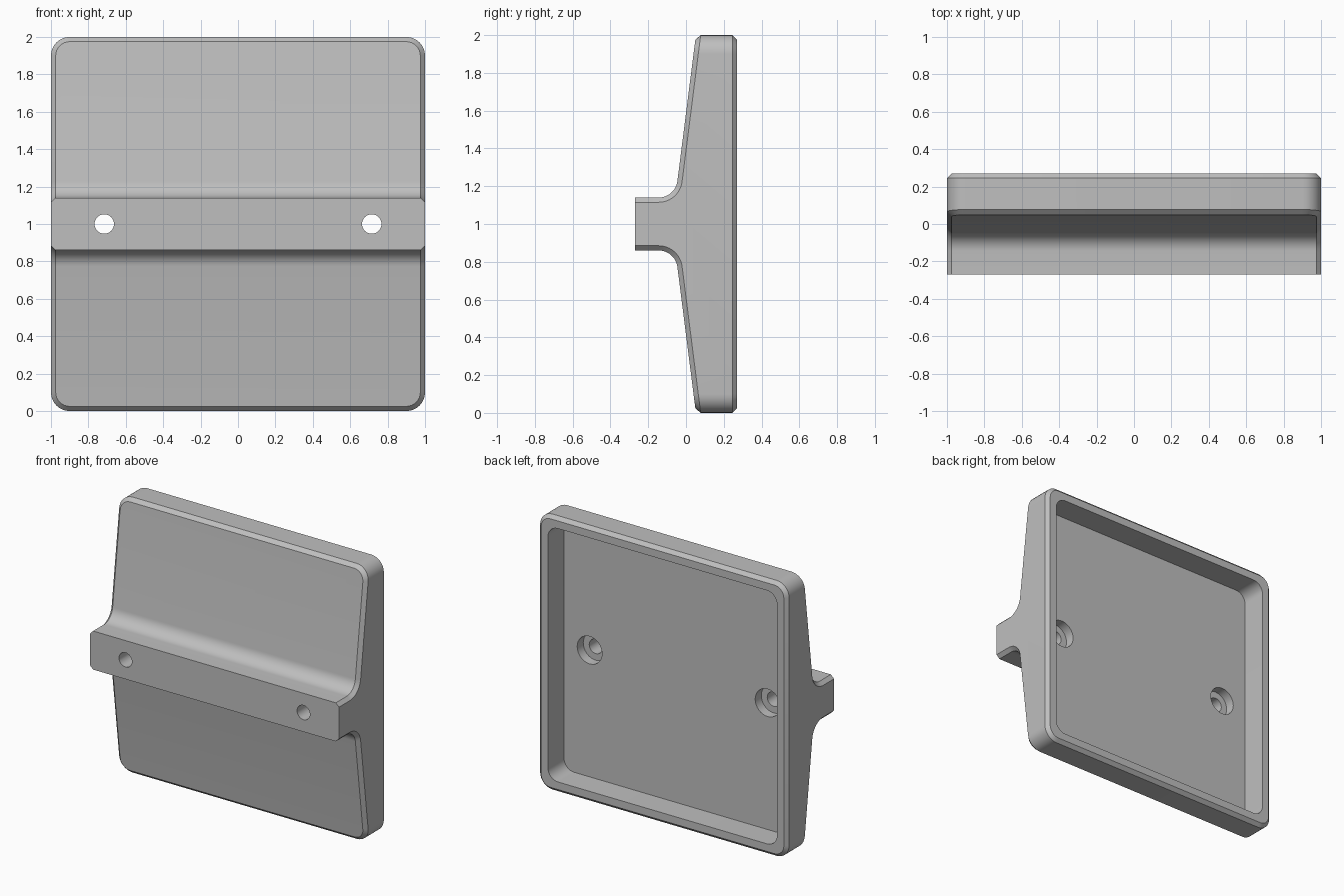
import bpy, bmesh
from math import sin, cos, pi, atan2
from mathutils import Vector

if "Cube" in bpy.data.objects:
    bpy.data.objects.remove(bpy.data.objects["Cube"])

grey = bpy.data.materials.new("plain grey")
grey.use_nodes = True
grey.diffuse_color = (0.52, 0.52, 0.52, 1)
grey.node_tree.nodes["Principled BSDF"].inputs["Base Color"].default_value = grey.diffuse_color


def prism(name, points, shift):
    """Extrude a closed outline of 3D points along a vector."""
    bm = bmesh.new()
    face = bm.faces.new([bm.verts.new(p) for p in points])
    grown = bmesh.ops.extrude_face_region(bm, geom=[face])["geom"]
    bmesh.ops.translate(bm, vec=Vector(shift),
                        verts=[v for v in grown if isinstance(v, bmesh.types.BMVert)])
    bmesh.ops.recalc_face_normals(bm, faces=bm.faces)
    mesh = bpy.data.meshes.new(name)
    bm.to_mesh(mesh)
    bm.free()
    mesh.materials.append(grey)
    obj = bpy.data.objects.new(name, mesh)
    bpy.context.collection.objects.link(obj)
    return obj


def rounded_block(name, half, radius, y0, y1, x=0, steps=8):
    """Rounded square in x-z centred at mid height; a disc when radius equals half."""
    pts = []
    for corner in range(4):
        mid = pi / 4 + corner * pi / 2
        cx = (half - radius) * (1 if cos(mid) > 0 else -1)
        cz = (half - radius) * (1 if sin(mid) > 0 else -1)
        for i in range(steps + 1):
            if half == radius and i == steps:
                continue
            a = corner * pi / 2 + i / steps * pi / 2
            pts.append((x + cx + radius * cos(a), y0, 1 + cz + radius * sin(a)))
    return prism(name, pts, (0, y1 - y0, 0))


def combine(target, cutter, operation):
    """Apply a boolean and discard the cutter."""
    cutter.hide_render = True
    mod = target.modifiers.new("cut", "BOOLEAN")
    mod.operation, mod.object, mod.solver = operation, cutter, "EXACT"
    bpy.ops.object.select_all(action="DESELECT")
    target.select_set(True)
    bpy.context.view_layer.objects.active = target
    bpy.ops.object.modifier_apply(modifier=mod.name)
    bpy.data.objects.remove(cutter)


# Side profile: narrow rib, concave fillet, tapering plate, mirrored about mid height
FRONT, BACK, RIB, FILLET, SLOPE = -0.27, 0.27, 0.14, 0.1, 0.127
tilt = atan2(SLOPE, 1)
centre_y = 0.0525 - SLOPE * (1 - RIB - FILLET * (1 - sin(tilt))) - FILLET * cos(tilt)
upper = [(FRONT, RIB)]
for i in range(13):
    a = -pi / 2 + (pi / 2 - tilt) * i / 12
    upper.append((centre_y + FILLET * cos(a), RIB + FILLET + FILLET * sin(a)))
upper += [(0.0525 + SLOPE * 0.2, 1.2), (BACK, 1.2)]
profile = upper + [(y, -h) for y, h in reversed(upper)]
body = prism("plate_with_rib", [(-1.2, y, 1 + h) for y, h in profile], (2.4, 0, 0))

# Trim to a rounded square
combine(body, rounded_block("trim", 1.0, 0.1, -0.6, 0.6), "INTERSECT")

# Chamfer the rim at front and back, leaving the rib face sharp
bm = bmesh.new()
bm.from_mesh(body.data)
bmesh.ops.remove_doubles(bm, verts=bm.verts, dist=0.0001)


def is_rim(face):
    c = face.calc_center_median()
    return abs(face.normal.y) < 0.01 and max(abs(c.x), abs(c.z - 1)) > 0.96


rim_edges = []
for e in bm.edges:
    others = [f for f in e.link_faces if not is_rim(f)]
    if len(e.link_faces) == 2 and len(others) == 1:
        if others[0].calc_center_median().y > FRONT + 0.01:
            rim_edges.append(e)
bmesh.ops.bevel(bm, geom=rim_edges, offset=0.025, offset_type="OFFSET",
                segments=1, profile=0.5, affect="EDGES", clamp_overlap=False)
bmesh.ops.recalc_face_normals(bm, faces=bm.faces)
bm.to_mesh(body.data)
bm.free()

# Pocket in the back, with two counterbored screw holes
combine(body, rounded_block("pocket", 0.92, 0.08, 0.085, 0.5), "DIFFERENCE")
for x in (-0.715, 0.715):
    combine(body, rounded_block("counterbore", 0.1, 0.1, 0.015, 0.3, x), "DIFFERENCE")
    combine(body, rounded_block("screw_hole", 0.052, 0.052, -0.5, 0.3, x), "DIFFERENCE")

# Smooth the curved strips, keep the edges crisp
for p in body.data.polygons:
    p.material_index = 0
body.select_set(True)
bpy.context.view_layer.objects.active = body
bpy.ops.object.shade_smooth_by_angle(angle=pi / 9)
